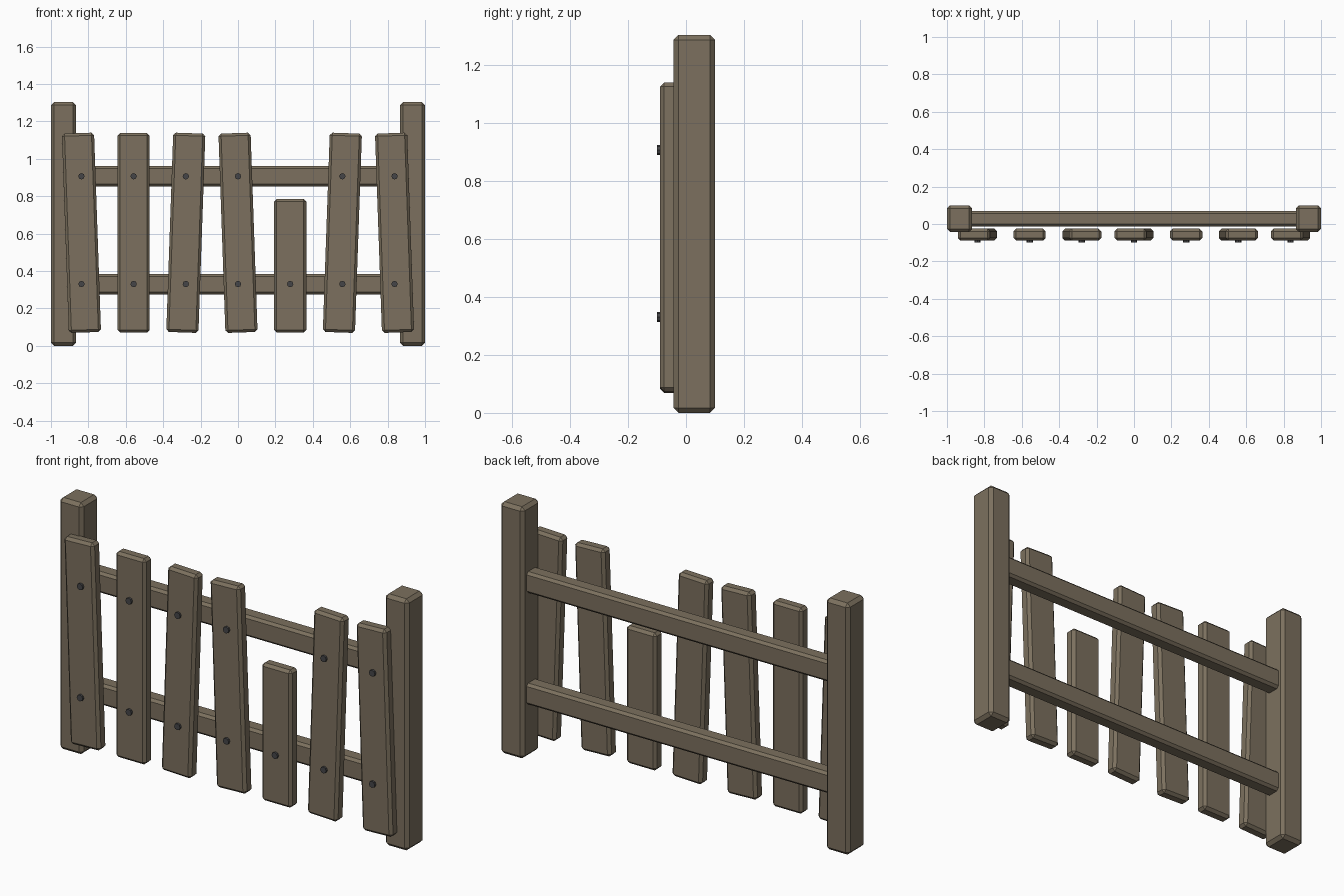
import bpy, bmesh, math
from mathutils import Matrix

if "Cube" in bpy.data.objects:
    bpy.data.objects.remove(bpy.data.objects["Cube"])


def material(name, rgb):
    m = bpy.data.materials.new(name)
    m.diffuse_color = (*rgb, 1)
    m.use_nodes = True
    m.node_tree.nodes["Principled BSDF"].inputs["Base Color"].default_value = m.diffuse_color
    return m


WOOD = material("weathered wood", (0.20, 0.163, 0.112))
IRON = material("dark iron", (0.06, 0.06, 0.064))


def finish(bm, name, mat, loc, tilt=0):
    mesh = bpy.data.meshes.new(name)
    bm.to_mesh(mesh)
    bm.free()
    mesh.materials.append(mat)
    ob = bpy.data.objects.new(name, mesh)
    ob.location = loc
    ob.rotation_euler.y = math.radians(tilt)
    bpy.context.collection.objects.link(ob)


def beam(name, x, y, z, bevel, tilt=0):
    """Chamfered box from (min, max) ranges, tilted about its centre."""
    bm = bmesh.new()
    bmesh.ops.create_cube(bm, size=1)
    bmesh.ops.scale(bm, vec=[r[1] - r[0] for r in (x, y, z)], verts=bm.verts)
    bmesh.ops.bevel(bm, geom=bm.edges[:], offset=bevel, segments=1,
                    affect='EDGES', profile=0.5)
    finish(bm, name, WOOD, [sum(r) / 2 for r in (x, y, z)], tilt)


def nail(name, x, z):
    bm = bmesh.new()
    bmesh.ops.create_cone(bm, cap_ends=True, segments=8, radius1=0.017,
                          radius2=0.017, depth=0.03,
                          matrix=Matrix.Rotation(math.pi / 2, 4, 'X'))
    finish(bm, name, IRON, (x, -0.085, z))


# Posts
for side, x in (("left", (-1, -0.865)), ("right", (0.865, 1))):
    beam(side + "_post", x, (-0.043, 0.1), (0, 1.303), 0.017)

# Rails
for level, z in (("lower", (0.274, 0.384)), ("upper", (0.852, 0.962))):
    beam(level + "_rail", (-0.9, 0.9), (-0.013, 0.069), z, 0.013)

# Pickets (one broken short) and their nails
for i, tilt in enumerate((-2, 0, 2, -2, 0, 2, -2)):
    x = (i - 3) * 0.279
    top = 0.784 if i == 4 else 1.137
    beam(f"picket_{i + 1}", (x - 0.086, x + 0.086), (-0.089, -0.025),
         (0.071, top), 0.014, tilt)
    for level, z in (("lower", 0.33), ("upper", 0.906)):
        if z < top:
            nail(f"{level}_nail_{i + 1}", x, z)
